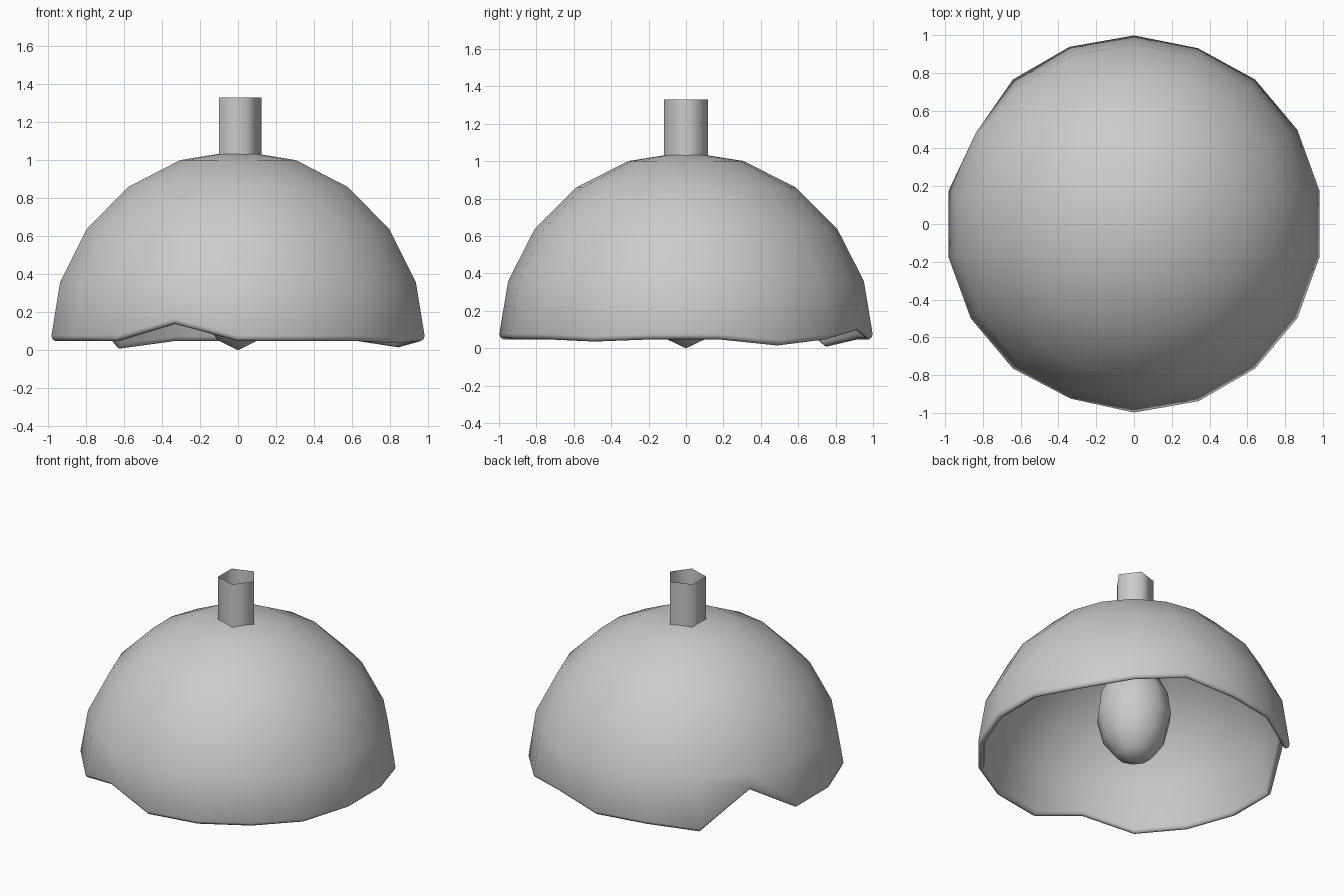
import bpy, bmesh
from math import sin, cos, pi, radians

if "Cube" in bpy.data.objects:
    bpy.data.objects.remove(bpy.data.objects["Cube"])

SEGS = 18
BASE = 0.05      # height of the dome's equator
WALL = 0.045     # shell thickness

# chips and sags in the rim: angle from the front -> height change
RIM = {340: 0.09, 60: -0.012, 120: -0.033, 160: 0.05, 220: -0.04, 240: 0.20}


def finish(bm, name, angle=60):
    bm.normal_update()
    mesh = bpy.data.meshes.new(name)
    bm.to_mesh(mesh)
    bm.free()
    obj = bpy.data.objects.new(name, mesh)
    bpy.context.collection.objects.link(obj)
    bpy.ops.object.select_all(action='DESELECT')
    obj.select_set(True)
    bpy.context.view_layer.objects.active = obj
    bpy.ops.object.shade_smooth_by_angle(angle=radians(angle))
    return obj


def skin(bm, rings):
    # join neighbouring rings; a ring of one vertex is a pole
    for a, b in zip(rings, rings[1:]):
        n = max(len(a), len(b))
        for i in range(n):
            j = (i + 1) % n
            quad = [a[i % len(a)], a[j % len(a)], b[j % len(b)], b[i % len(b)]]
            bm.faces.new(list(dict.fromkeys(quad)))
    bmesh.ops.recalc_face_normals(bm, faces=bm.faces)


def revolve(name, profile, segs, start=0.0, angle=60):
    bm = bmesh.new()
    rings = []
    for r, z in profile:
        n = 1 if r == 0 else segs
        rings.append([bm.verts.new((r * cos(start + 2 * pi * i / segs),
                                    r * sin(start + 2 * pi * i / segs), z)) for i in range(n)])
    skin(bm, rings)
    return finish(bm, name, angle)


# dome shade: half-sphere shell with rounded, chipped rim
def make_shade():
    bm = bmesh.new()

    def ring(r, z, rim=False):
        verts = []
        for i in range(SEGS):
            a = i * 360 // SEGS
            dz = RIM.get(a, 0) if rim else 0
            s = r * (1 - 0.16 * max(dz, 0))
            verts.append(bm.verts.new((s * sin(radians(a)), -s * cos(radians(a)), z + dz)))
        return verts

    def pole(r):
        return [bm.verts.new((0, 0, BASE + r))]

    inner = 1 - WALL
    rings = [pole(1)]
    rings += [ring(cos(radians(t)), BASE + sin(radians(t))) for t in (72, 54, 36, 18)]
    rings += [ring(r, z, True) for r, z in
              ((0.998, 0.075), (0.992, 0.058), (0.977, 0.048), (0.963, 0.056), (0.956, 0.073))]
    rings += [ring(inner * cos(radians(t)), BASE + inner * sin(radians(t))) for t in (18, 36, 54, 72)]
    rings += [pole(inner)]
    skin(bm, rings)
    return finish(bm, "lamp_shade", 80)


make_shade()

# open five-sided stem running through the shade to the bulb
revolve("stem", [(0.125, 0.56), (0.125, 1.33)], 5, angle=80)

# bulb hanging inside the shade
revolve("bulb", [(0, 0), (0.115, 0.055), (0.2, 0.17), (0.24, 0.33),
                 (0.22, 0.48), (0.155, 0.61), (0, 0.69)], 10, start=pi / 10, angle=80)
